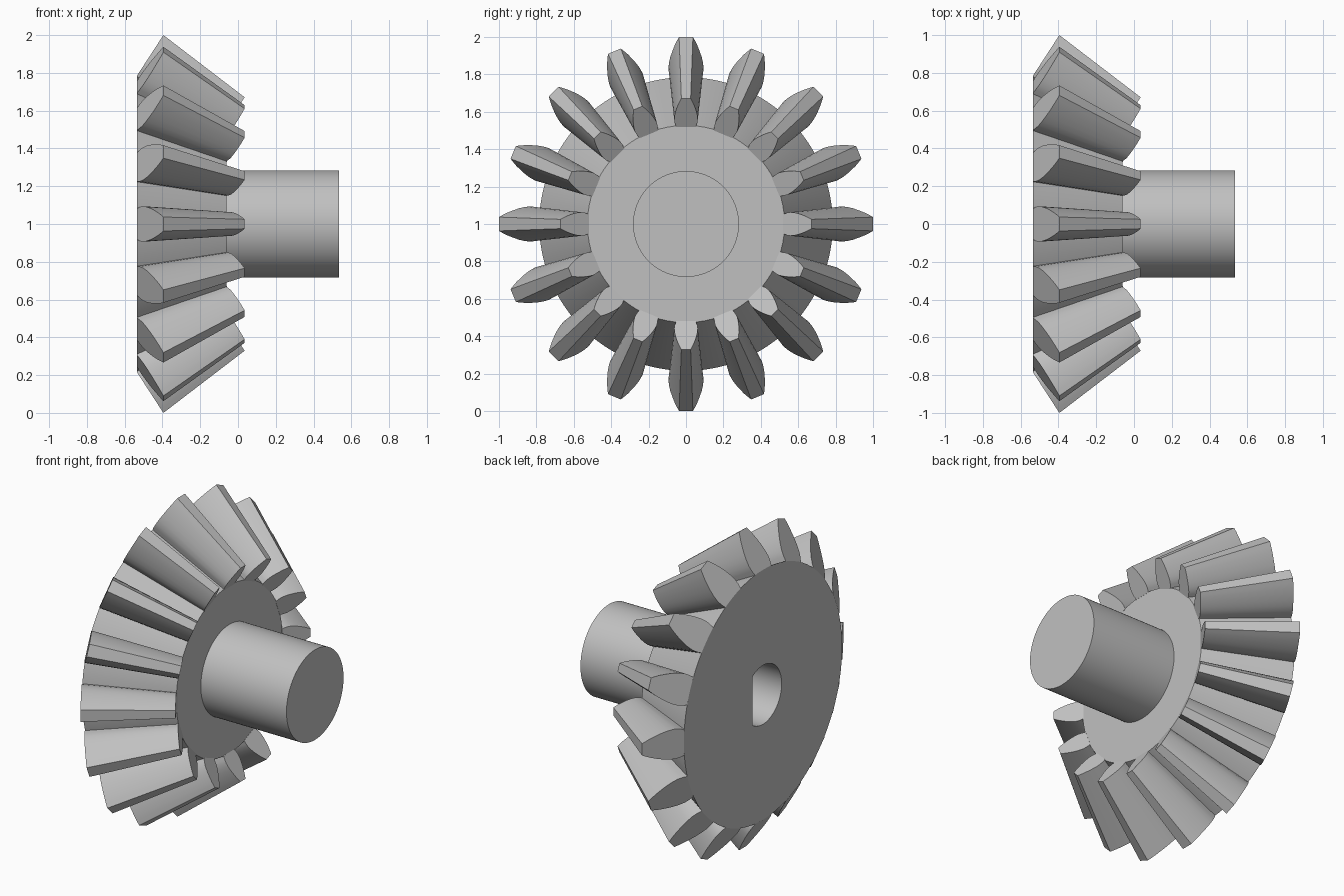
import bpy, bmesh, math
from mathutils import Vector, Matrix

default = bpy.data.objects.get("Cube")
if default:
    bpy.data.objects.remove(default, do_unlink=True)

grey = bpy.data.materials.new("plain_grey")
grey.use_nodes = True
COLOUR = (0.53, 0.53, 0.53, 1)
grey.diffuse_color = COLOUR
grey.node_tree.nodes["Principled BSDF"].inputs["Base Color"].default_value = COLOUR

TEETH = 16
SEGMENTS = 96
AXIS_Z = 1.0
BACK, FACE, END = -0.535, -0.06, 0.535    # stations along the x axis
ROOT_R, FACE_R, SHAFT_R = 0.785, 0.527, 0.283
APEX = Vector((0.912, 0, 0))              # point every tooth tapers towards
TAPER = 0.671


def make_object(name, bm):
    bmesh.ops.recalc_face_normals(bm, faces=bm.faces)
    mesh = bpy.data.meshes.new(name)
    bm.to_mesh(mesh)
    bm.free()
    mesh.materials.append(grey)
    obj = bpy.data.objects.new(name, mesh)
    obj.location.z = AXIS_Z
    bpy.context.collection.objects.link(obj)
    return obj


def activate(obj):
    bpy.ops.object.select_all(action="DESELECT")
    obj.select_set(True)
    bpy.context.view_layer.objects.active = obj


def smooth(obj):
    activate(obj)
    bpy.ops.object.shade_smooth_by_angle(angle=math.radians(30))


def loft(bm, first, second):
    """Closed prism between two matching outlines."""
    a = [bm.verts.new(p) for p in first]
    b = [bm.verts.new(p) for p in second]
    bm.faces.new(a)
    bm.faces.new(b)
    for i in range(len(a)):
        j = (i + 1) % len(a)
        bm.faces.new((a[i], a[j], b[j], b[i]))


# Conical gear body and shaft, turned around the x axis
bm = bmesh.new()
profile = [(BACK, ROOT_R), (FACE, FACE_R), (FACE, SHAFT_R), (END, SHAFT_R)]
rings = []
for x, r in profile:
    angles = [math.tau * i / SEGMENTS for i in range(SEGMENTS)]
    rings.append([bm.verts.new((x, r * math.cos(t), r * math.sin(t))) for t in angles])
for a, b in zip(rings, rings[1:]):
    for i in range(SEGMENTS):
        j = (i + 1) % SEGMENTS
        bm.faces.new((a[i], a[j], b[j], b[i]))
bm.faces.new(rings[0])
bm.faces.new(rings[-1])
body = make_object("gear_body_and_shaft", bm)

# D-shaped blind bore in the back face
BORE_R, FLAT_Y, BORE_END = 0.185, 0.105, 0.3
start = math.acos(FLAT_Y / BORE_R)
arc = [start + (math.tau - 2 * start) * i / 40 for i in range(41)]
outline = [(BORE_R * math.cos(t), BORE_R * math.sin(t)) for t in arc]
bm = bmesh.new()
loft(bm, [(BACK - 0.1, y, z) for y, z in outline],
     [(BORE_END, y, z) for y, z in outline])
cutter = make_object("bore_cutter", bm)
cutter.hide_render = True
cut = body.modifiers.new("bore", "BOOLEAN")
cut.operation = "DIFFERENCE"
cut.solver = "EXACT"
cut.object = cutter
activate(body)
bpy.ops.object.modifier_apply(modifier=cut.name)
bpy.data.objects.remove(cutter, do_unlink=True)
smooth(body)

# Tapered teeth: curved flanks on the back cone, shrinking towards the apex
root = Vector((BACK, 0, ROOT_R))
tip = Vector((-0.395, 0, 1.0))
flank = [(0.0, 0.082), (0.1, 0.09), (0.22, 0.094), (0.36, 0.091), (0.5, 0.084),
         (0.65, 0.073), (0.8, 0.06), (0.9, 0.049), (1.0, 0.037)]
side = [root.lerp(tip, s) + Vector((0, w, 0)) for s, w in flank]
side.insert(0, Vector((BACK + 0.001, 0.08, ROOT_R - 0.012)))
mirrored = [Vector((p.x, -p.y, p.z)) for p in reversed(side)]
outer = side + mirrored
inner = [APEX + (p - APEX) * TAPER for p in outer]
bm = bmesh.new()
for k in range(TEETH):
    turn = Matrix.Rotation(math.tau * k / TEETH, 3, "X")
    loft(bm, [turn @ p for p in outer], [turn @ p for p in inner])
teeth = make_object("gear_teeth", bm)
smooth(teeth)
